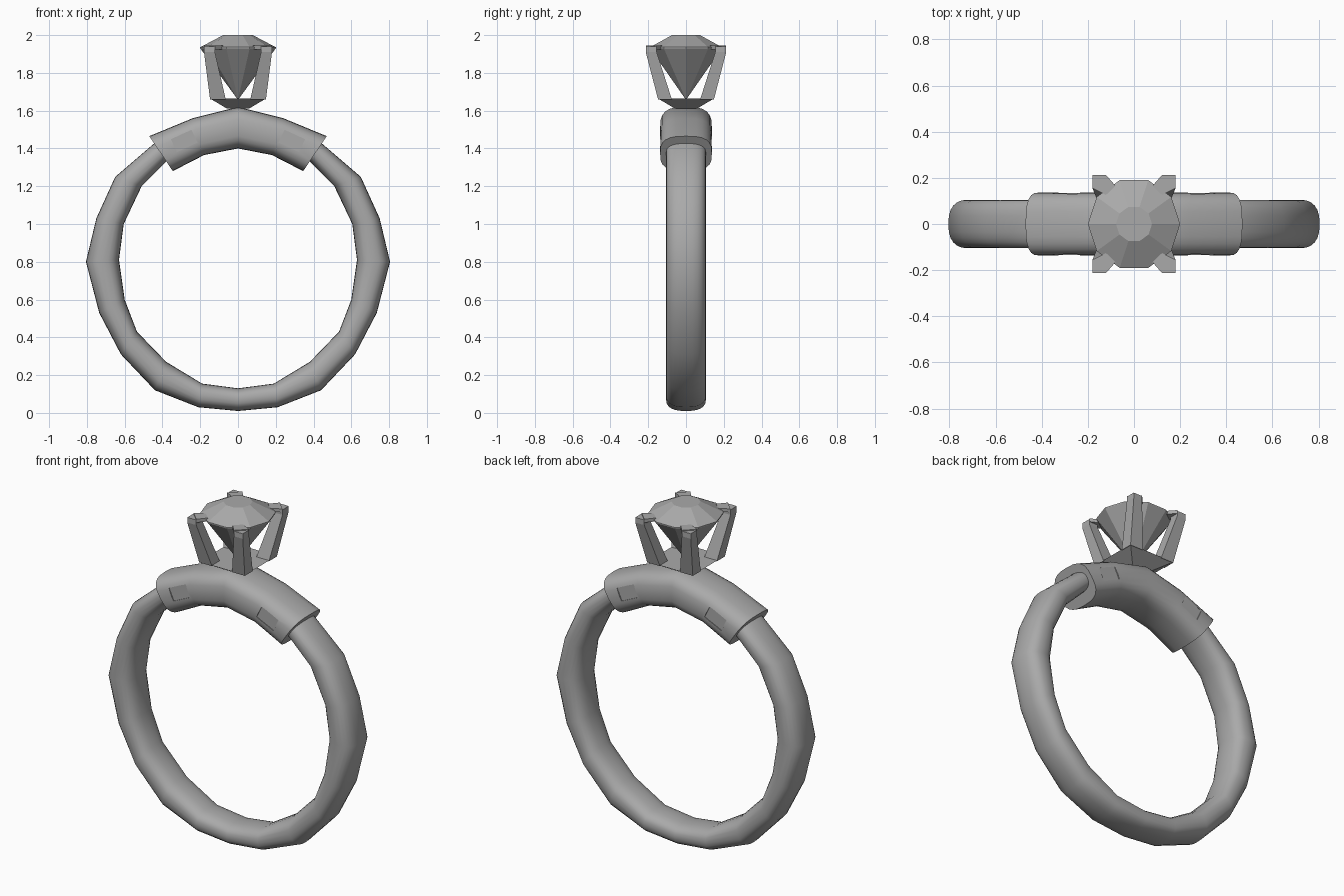
import bpy, bmesh, math
from mathutils import Vector, Matrix

cube = bpy.data.objects.get("Cube")
if cube:
    bpy.data.objects.remove(cube, do_unlink=True)

metal = bpy.data.materials.new("grey metal")
metal.use_nodes = True
GREY = (0.4, 0.4, 0.4, 1)
metal.diffuse_color = GREY
metal.node_tree.nodes["Principled BSDF"].inputs["Base Color"].default_value = GREY


def finish(name, bm, smooth=False):
    bmesh.ops.recalc_face_normals(bm, faces=bm.faces)
    mesh = bpy.data.meshes.new(name)
    bm.to_mesh(mesh)
    bm.free()
    mesh.materials.append(metal)
    obj = bpy.data.objects.new(name, mesh)
    bpy.context.collection.objects.link(obj)
    if smooth:
        bpy.ops.object.select_all(action='DESELECT')
        obj.select_set(True)
        bpy.context.view_layer.objects.active = obj
        bpy.ops.object.shade_smooth_by_angle(angle=math.radians(35))
    return obj


def skin(bm, loops, closed=False):
    """Bridge successive point loops with quads; cap the ends when open."""
    rows = [[bm.verts.new(p) for p in loop] for loop in loops]
    n = len(rows[0])
    pairs = list(zip(rows, rows[1:])) + ([(rows[-1], rows[0])] if closed else [])
    for a, b in pairs:
        for i in range(n):
            j = (i + 1) % n
            bm.faces.new((a[i], a[j], b[j], b[i]))
    if not closed:
        bm.faces.new(rows[0])
        bm.faces.new(rows[-1])


def section(outer, inner, half_width, power, n=24):
    """Rounded section spanning an outer and an inner point of the band."""
    o, i = Vector((outer[0], 0, outer[1])), Vector((inner[0], 0, inner[1]))
    mid, arm = (o + i) / 2, (o - i) / 2
    loop = []
    for k in range(n):
        c, s = math.cos(math.tau * k / n), math.sin(math.tau * k / n)
        c, s = (math.copysign(abs(v) ** power, v) for v in (c, s))
        loop.append(mid + arm * c + Vector((0, half_width * s, 0)))
    return loop


def flip(station):
    return [(-x, z) for x, z in station]


# Band: outer and inner points from bottom to top, mirrored across x
half = [((0, .01), (0, .13)), ((.21, .03), (.19, .155)), ((.44, .12), (.38, .27)),
        ((.62, .31), (.535, .43)), ((.735, .53), (.6, .6)), ((.805, .8), (.63, .81)),
        ((.75, 1.03), (.605, 1.0)), ((.65, 1.25), (.51, 1.2)), ((.44, 1.43), (.36, 1.35)),
        ((.22, 1.53), (.19, 1.43)), ((0, 1.57), (0, 1.45))]
band = half + [flip(s) for s in half[-2:0:-1]]
bm = bmesh.new()
skin(bm, [section(o, i, .105, .8) for o, i in band], closed=True)
finish("band", bm, smooth=True)

# Sleeve over the shoulders of the band
half = [((0, 1.62), (0, 1.4)), ((.24, 1.56), (.18, 1.365)), ((.47, 1.465), (.345, 1.28))]
sleeve = [flip(s) for s in half[:0:-1]] + half
bm = bmesh.new()
skin(bm, [section(o, i, .137, .68) for o, i in sleeve])
sleeve_obj = finish("sleeve", bm, smooth=True)

# Shallow side recesses cut into the sleeve
bm = bmesh.new()
for sx in (-1, 1):
    for sy in (-1, 1):
        place = (Matrix.Translation((sx * .285, sy * .151, 1.44))
                 @ Matrix.Rotation(sx * math.radians(25), 4, 'Y')
                 @ Matrix.Diagonal((.12, .04, .075, 1)))
        bmesh.ops.create_cube(bm, size=1, matrix=place)
cutter = finish("recess_cutter", bm)
cutter.hide_render = True
cutter.hide_set(True)
cut = sleeve_obj.modifiers.new("recesses", 'BOOLEAN')
cut.operation = 'DIFFERENCE'
cut.object = cutter
cut.solver = 'EXACT'


def square(x0, x1, y0, y1, z):
    return [(x0, y0, z), (x1, y0, z), (x1, y1, z), (x0, y1, z)]


# Setting base: inverted square frustum
bm = bmesh.new()
skin(bm, [square(-.06, .06, -.06, .06, 1.612), square(-.148, .148, -.148, .148, 1.664)])
finish("setting_base", bm)

# Four flared prongs, each with a claw reaching over the stone
for sx, side in ((1, "left"), (-1, "right")):
    for sy, end in ((-1, "front"), (1, "back")):
        bm = bmesh.new()
        skin(bm, [square(.065, .148, .075, .148, 1.66),
                  square(.122, .18, .155, .213, 1.91),
                  square(.122, .18, .155, .213, 1.94)])
        claw = [(.18, .155), (.122, .213), (.08, .165), (.12, .125)]
        skin(bm, [[(x, y, z) for x, y in claw] for z in (1.925, 1.945)])
        for v in bm.verts:
            v.co.x *= sx
            v.co.y *= sy
        finish(f"prong_{end}_{side}", bm)

# Ten-sided faceted stone: point, girdle, table
bm = bmesh.new()
skin(bm, [[(r * math.cos(math.tau * k / 10), r * math.sin(math.tau * k / 10), z)
           for k in range(10)] for r, z in ((.002, 1.66), (.2, 1.93), (.2, 1.936), (.078, 2.0))])
finish("stone", bm)
